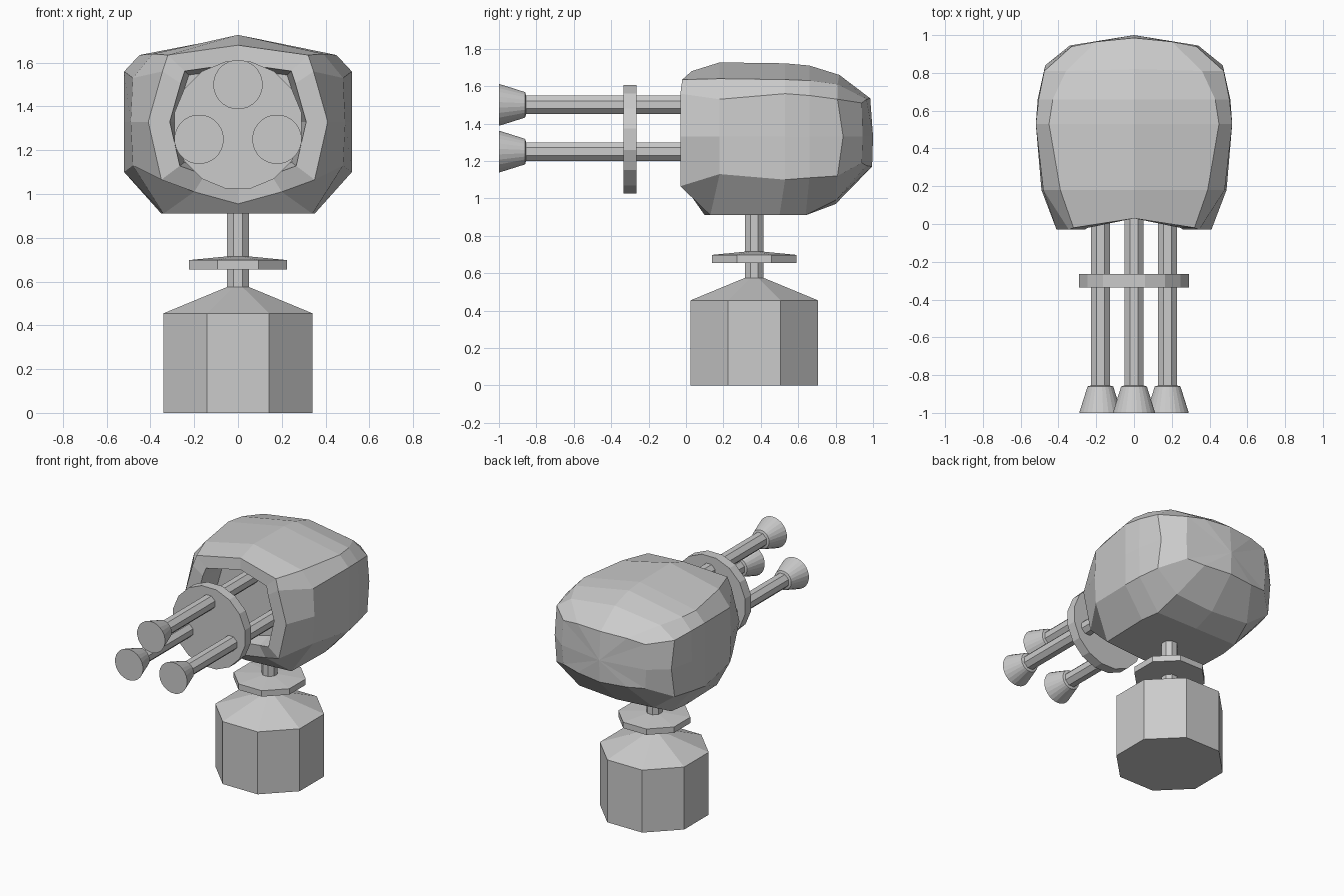
import bpy, bmesh
from math import pi, cos, sin
from mathutils import Vector

if "Cube" in bpy.data.objects:
    bpy.data.objects.remove(bpy.data.objects["Cube"])


def finish(name, bm):
    bmesh.ops.recalc_face_normals(bm, faces=bm.faces)
    me = bpy.data.meshes.new(name)
    bm.to_mesh(me)
    bm.free()
    ob = bpy.data.objects.new(name, me)
    bpy.context.collection.objects.link(ob)
    return ob


def loft(bm, rings):
    """Bridge equal-length vertex rings one after another."""
    for a, b in zip(rings, rings[1:]):
        n = len(a)
        for i in range(n):
            j = (i + 1) % n
            bm.faces.new((a[i], a[j], b[j], b[i]))


def lathe(name, profile, sides, centre, axis='Z'):
    """Turn (flat radius, position) pairs about an axis, with flats facing the axes."""
    bm = bmesh.new()
    rings = []
    for r, h in profile:
        ring = []
        for i in range(sides):
            a = 2 * pi * (i + 0.5) / sides
            u, v = r * cos(a) / cos(pi / sides), r * sin(a) / cos(pi / sides)
            co = (u, v, h) if axis == 'Z' else (u, h, v)
            ring.append(bm.verts.new(Vector(co) + Vector(centre)))
        rings.append(ring)
    loft(bm, rings)
    bm.faces.new(rings[0])
    bm.faces.new(rings[-1])
    return finish(name, bm)


# Pedestal, neck and collar
pivot = (0, 0.365, 0)
lathe("base", [(0.34, 0), (0.34, 0.455), (0.05, 0.575)], 8, pivot)
lathe("neck", [(0.05, 0.56), (0.05, 0.98)], 8, pivot)
lathe("collar", [(0.225, 0.655), (0.225, 0.698), (0.05, 0.715)], 8, pivot)

# Barrels with flared muzzles
for i, (x, z) in enumerate([(0, 1.5), (-0.178, 1.25), (0.178, 1.25)]):
    lathe(f"barrel_{i}", [(0.05, -0.87), (0.05, 0.2)], 8, (x, 0, z), 'Y')
    lathe(f"muzzle_{i}", [(0.112, -1), (0.098, -0.955), (0.068, -0.86), (0.05, -0.855)],
          24, (x, 0, z), 'Y')

# Barrel clamp disc
lathe("barrel_disc", [(0.29, -0.335), (0.29, -0.265)], 16, (0, 0, 1.315), 'Y')

# Head: half sections from front to back, top centre round to bottom centre
sections = [
    [(0, .03, 1.68), (.32, -.02, 1.635), (.345, -.03, 1.56), (.41, -.03, 1.33),
     (.35, -.03, 1.065), (.2, .03, 1.01), (0, .08, .955)],
    [(0, .18, 1.727), (.39, .18, 1.64), (.48, .18, 1.53), (.49, .18, 1.33),
     (.48, .18, 1.13), (.34, .13, .91), (0, .1, .91)],
    [(0, .53, 1.722), (.45, .53, 1.635), (.52, .53, 1.56), (.52, .53, 1.33),
     (.52, .53, 1.1), (.35, .5, .91), (0, .5, .91)],
    [(0, .66, 1.71), (.43, .66, 1.63), (.505, .66, 1.55), (.51, .66, 1.33),
     (.505, .66, 1.11), (.33, .64, .91), (0, .64, .91)],
    [(0, .82, 1.66), (.36, .81, 1.61), (.475, .81, 1.53), (.47, .84, 1.33),
     (.475, .81, 1.12), (.3, .8, .99), (0, .8, .97)],
    [(0, .985, 1.535), (.2, .965, 1.53), (.33, .94, 1.51), (.34, .945, 1.33),
     (.33, .94, 1.19), (.2, .965, 1.175), (0, .995, 1.17)],
]
bm = bmesh.new()


def ring_of(half):
    pts = half + [(-x, y, z) for x, y, z in half[-2:0:-1]]
    return [bm.verts.new(p) for p in pts]


def shrink(half, s, y=None):
    return [(x * s, py if y is None else y, 1.33 + (z - 1.33) * s) for x, py, z in half]


# Front rim steps inward to a recessed face
front = sections[0]
rings = [ring_of(shrink(front, 0.7, 0.16)), ring_of(shrink(front, 0.76))]
rings += [ring_of(h) for h in sections]
loft(bm, rings)
bm.faces.new(rings[0])
# Back cap fans to a central point
tip = bm.verts.new((0, 1.0, 1.33))
back = rings[-1]
for i in range(len(back)):
    bm.faces.new((back[i], back[(i + 1) % len(back)], tip))
finish("head_housing", bm)
